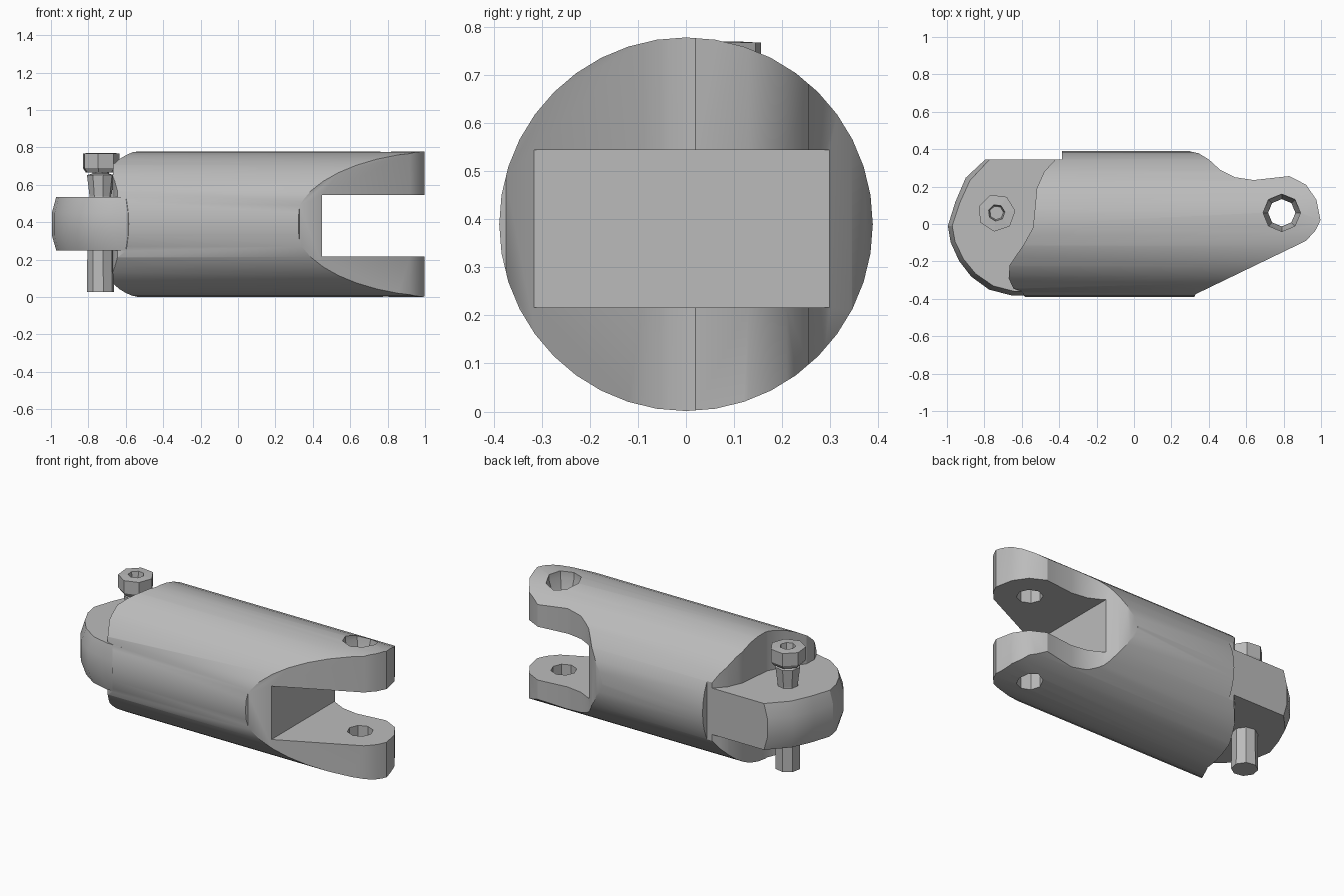
import bpy, bmesh, math

cube = bpy.data.objects.get("Cube")
if cube:
    bpy.data.objects.remove(cube, do_unlink=True)

MID = 0.39          # height of the long axis
R = 0.389           # body radius
PIN = (-0.735, 0.06)
EYE = (0.79, 0.06)

steel = bpy.data.materials.new("grey steel")
steel.use_nodes = True
steel.diffuse_color = (0.5, 0.5, 0.5, 1)
steel.node_tree.nodes["Principled BSDF"].inputs["Base Color"].default_value = (0.5, 0.5, 0.5, 1)


def loft(name, rings):
    """Solid skinned through rings with equal point counts."""
    bm = bmesh.new()
    loops = [[bm.verts.new(p) for p in ring] for ring in rings]
    for a, b in zip(loops, loops[1:]):
        for i in range(len(a)):
            j = (i + 1) % len(a)
            bm.faces.new((a[i], a[j], b[j], b[i]))
    bm.faces.new(loops[0])
    bm.faces.new(loops[-1])
    bmesh.ops.recalc_face_normals(bm, faces=bm.faces)
    mesh = bpy.data.meshes.new(name)
    bm.to_mesh(mesh)
    bm.free()
    obj = bpy.data.objects.new(name, mesh)
    bpy.context.collection.objects.link(obj)
    mesh.materials.append(steel)
    return obj


def prism(name, outline, z0, z1):
    return loft(name, [[(x, y, z) for x, y in outline] for z in (z0, z1)])


def turned(name, centre, sides, profile, turn=0.0):
    """Upright faceted spindle from (radius, height) pairs."""
    angles = [turn + math.tau * i / sides for i in range(sides)]
    return loft(name, [[(centre[0] + r * math.cos(a), centre[1] + r * math.sin(a), z)
                        for a in angles] for r, z in profile])


def activate(obj):
    bpy.ops.object.select_all(action='DESELECT')
    obj.select_set(True)
    bpy.context.view_layer.objects.active = obj


def combine(obj, other, operation):
    other.hide_render = True
    mod = obj.modifiers.new(operation.lower(), 'BOOLEAN')
    mod.operation, mod.object, mod.solver = operation, other, 'EXACT'
    activate(obj)
    bpy.ops.object.modifier_apply(modifier=mod.name)
    bpy.data.objects.remove(other, do_unlink=True)


def smooth(obj, degrees):
    activate(obj)
    bpy.ops.object.shade_smooth_by_angle(angle=math.radians(degrees))


# Round body, trimmed to its outline as seen from above
body = loft("coupling_body", [[(x, R * math.cos(math.tau * i / 40), MID + R * math.sin(math.tau * i / 40))
                               for i in range(40)] for x in (-1.1, 1.1)])
outline = [(-0.385, 0.45), (0.27, 0.45), (0.3, 0.388), (0.345, 0.378), (0.4, 0.345),
           (0.46, 0.29), (0.54, 0.25), (0.64, 0.235), (0.83, 0.256), (0.92, 0.21),
           (0.975, 0.13), (0.997, 0.02), (0.97, -0.035), (0.92, -0.09),
           (0.33, -0.375), (0.29, -0.45), (-0.55, -0.45), (-0.6, -0.36),
           (-0.645, -0.345), (-0.67, -0.29), (-0.665, -0.22), (-0.59, -0.11),
           (-0.54, -0.02), (-0.53, 0.08), (-0.52, 0.19), (-0.48, 0.28),
           (-0.42, 0.345), (-0.385, 0.345)]
combine(body, prism("outline_trim", outline, -0.2, 1), 'INTERSECT')

# Fork slot and pin holes
combine(body, prism("fork_slot", [(0.45, -1), (1.3, -1), (1.3, 1), (0.45, 1)], 0.217, 0.545), 'DIFFERENCE')
combine(body, turned("eye_hole", EYE, 8, [(0.073, -0.2), (0.073, 1)]), 'DIFFERENCE')
combine(body, turned("countersink", EYE, 8, [(0.074, 0.66), (0.1, 0.74), (0.1, 1)]), 'DIFFERENCE')
smooth(body, 30)

# Bulging hinge tab, widest at mid height
tab_outline = [(-0.38, 0.345), (-0.8, 0.345), (-0.905, 0.25), (-0.96, 0.12), (-1, -0.01),
               (-0.985, -0.1), (-0.94, -0.2), (-0.875, -0.285), (-0.78, -0.355),
               (-0.66, -0.386), (-0.55, -0.386), (-0.38, -0.3)]


def tab_ring(z, inset):
    ring = []
    for x, y in tab_outline:
        x = x + inset * min(1, (-0.38 - x) / 0.4)
        ring.append((x, y if y > 0.3 else y * (1 - inset * 2.4), z))
    return ring


tab = loft("hinge_tab", [tab_ring(0.25, 0.028), tab_ring(0.33, 0.005), tab_ring(0.45, 0.005),
                         tab_ring(0.535, 0.028)])
smooth(tab, 25)

# Hinge pin and screw head
pin = turned("hinge_pin", PIN, 8, [(0.074, 0.027), (0.072, 0.25), (0.06, 0.54), (0.074, 0.652),
                                   (0.045, 0.66), (0.045, 0.68)], 0.2)
head = turned("screw_head", PIN, 7, [(0.084, 0.667), (0.101, 0.69), (0.101, 0.768), (0.045, 0.771),
                                     (0.037, 0.72)], 0.1)
